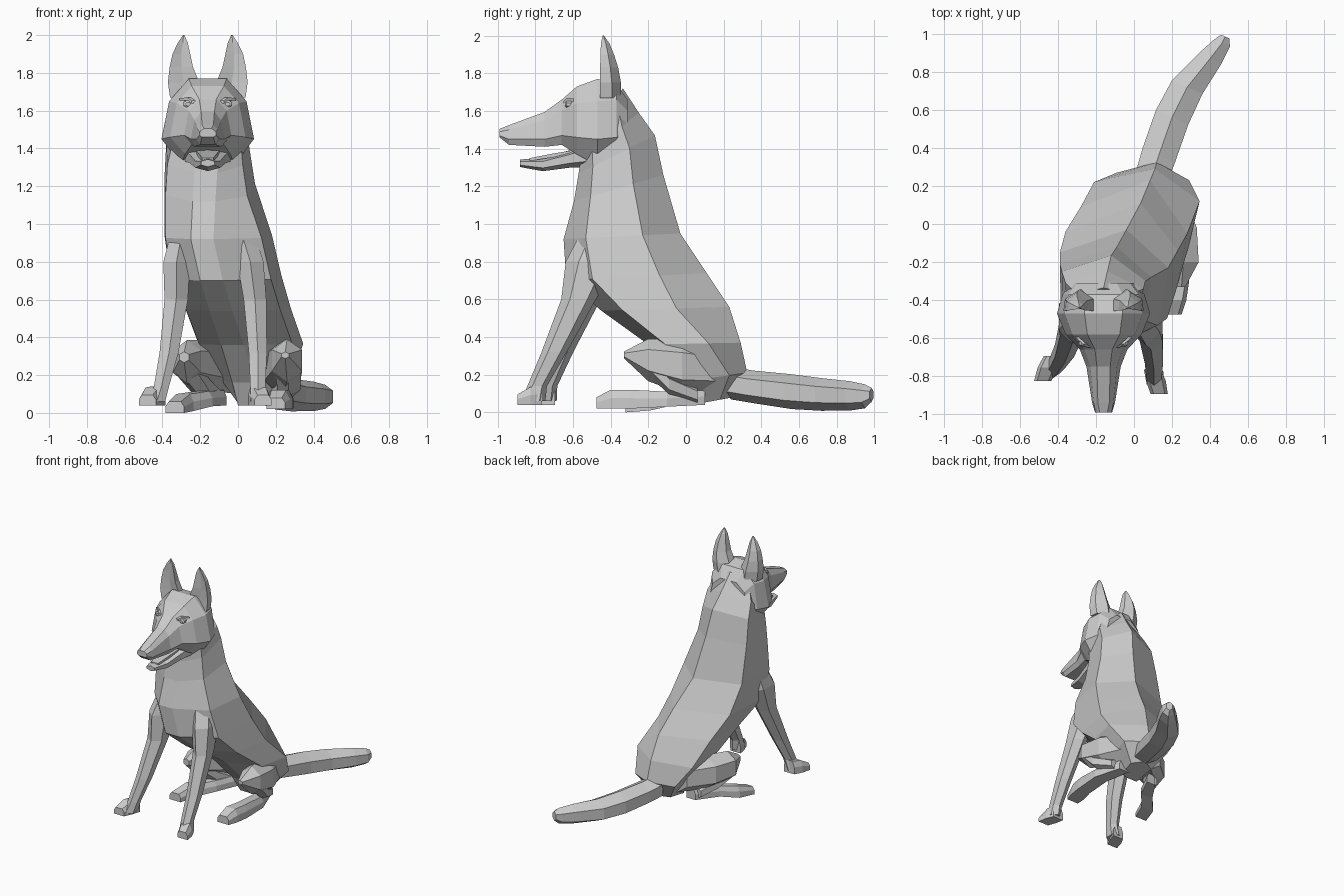
import bpy, bmesh, math
from mathutils import Vector

fur = bpy.data.materials.new("grey fur")
fur.diffuse_color = (0.6, 0.6, 0.6, 1)
CX = -0.16  # middle of the head


def loft(name, rings):
    """Skin a list of equal-sized point rings into a closed, flat-shaded mesh."""
    bm = bmesh.new()
    vs = [[bm.verts.new(p) for p in r] for r in rings]
    n = len(rings[0])
    for a, b in zip(vs, vs[1:]):
        for i in range(n):
            j = (i + 1) % n
            bm.faces.new((a[i], a[j], b[j], b[i]))
    bm.faces.new(vs[0])
    bm.faces.new(vs[-1])
    bmesh.ops.recalc_face_normals(bm, faces=bm.faces)
    me = bpy.data.meshes.new(name)
    bm.to_mesh(me)
    bm.free()
    me.materials.append(fur)
    ob = bpy.data.objects.new(name, me)
    bpy.context.collection.objects.link(ob)
    return ob


def ring(c, u, v, n=8):
    """Polygon around c spanned by the half axes u and v, flat sides facing them."""
    k = 1 / math.cos(math.pi / n)
    c, u, v = Vector(c), Vector(u), Vector(v)
    return [c + k * (u * math.cos(a) + v * math.sin(a))
            for a in (2 * math.pi * (i + 0.5) / n for i in range(n))]


def flat_ring(x, y, z, rx, ry, n=6):
    return ring((x, y, z), (rx, 0, 0), (0, ry, 0), n)


def slice_ring(x, y, z0, z1, hw, n=6, lean=0):
    return ring((x, y, (z0 + z1) / 2), (hw, -lean * hw, 0), (0, 0, (z1 - z0) / 2), n)


def box_ring(x, y, z0, z1, hw, top=.65):
    """Flat-bottomed paw slice with a narrower top."""
    zm = z0 + (z1 - z0) * .55
    return [(x - hw, y, z0), (x + hw, y, z0), (x + hw, y, zm), (x + top * hw, y, z1),
            (x - top * hw, y, z1), (x - hw, y, zm)]


def body_ring(fx, fy, fz, bx, by, bz, lx, ly, rx, ry):
    """Torso slice: narrow breast, left corner, spine ridge, right corner."""
    pts = [(fx - .06, fy), (fx + .97 * (lx - fx), fy + .28 * (ly - fy)), (lx, ly), (bx, by),
           (rx, ry), (fx + .85 * (rx - fx), fy + .28 * (ry - fy)), (fx + .06, fy)]
    return [(x, y, fz + (y - fy) / (by - fy) * (bz - fz)) for x, y in pts]


# torso: breast x y z, spine x y z, left corner x y, right corner x y
torso = [(-.16, -.52, 1.42, -.16, -.335, 1.72, -.30, -.37, -.02, -.37),
         (-.16, -.56, 1.34, -.14, -.25, 1.59, -.36, -.31, .05, -.34),
         (-.17, -.57, 1.27, -.12, -.165, 1.47, -.38, -.25, .06, -.30),
         (-.18, -.595, 1.12, -.09, -.12, 1.26, -.39, -.21, .09, -.28),
         (-.19, -.65, .92, -.04, -.03, .95, -.39, -.15, .18, -.23),
         (-.14, -.635, .70, .035, .11, .74, -.36, -.04, .23, -.14),
         (-.09, -.45, .54, .085, .23, .56, -.28, .09, .28, -.05),
         (-.03, -.20, .36, .11, .29, .37, -.21, .22, .345, .12),
         (.03, -.03, .16, .12, .325, .21, -.09, .27, .29, .23),
         (.06, .03, .04, .10, .25, .08, .0, .20, .18, .18)]
loft("torso", [body_ring(*t) for t in torso])

# head: y, bottom half width, bottom z, cheek half width, cheek z, brow half width, brow z, top half width, top z
head = [(-.31, .10, 1.45, .17, 1.48, .14, 1.60, .07, 1.66), (-.37, .13, 1.35, .215, 1.46, .185, 1.66, .10, 1.745),
        (-.47, .14, 1.31, .245, 1.45, .205, 1.65, .10, 1.77), (-.58, .12, 1.37, .20, 1.46, .165, 1.64, .085, 1.73),
        (-.66, .085, 1.42, .125, 1.47, .10, 1.60, .045, 1.66), (-.75, .07, 1.41, .09, 1.45, .07, 1.55, .035, 1.595),
        (-.94, .04, 1.42, .06, 1.45, .052, 1.50, .03, 1.525), (-.99, .03, 1.46, .045, 1.47, .042, 1.49, .02, 1.505)]
loft("head", [[(CX + s * r[i], r[0], r[i + 1]) for s, i in
               ((-1, 1), (-1, 3), (-1, 5), (-1, 7), (1, 7), (1, 5), (1, 3), (1, 1))] for r in head])

# open lower jaw and tongue
loft("lower_jaw", [slice_ring(CX, -.50, 1.31, 1.43, .13), slice_ring(CX, -.62, 1.305, 1.385, .095),
                   slice_ring(CX, -.76, 1.285, 1.345, .065), slice_ring(CX, -.88, 1.305, 1.34, .035)])
loft("tongue", [slice_ring(CX, -.55, 1.38, 1.40, .07, 4), slice_ring(CX, -.70, 1.355, 1.375, .05, 4),
                slice_ring(CX, -.83, 1.335, 1.35, .03, 4)])

for side, s in (("left", -1), ("right", 1)):
    # ear: wide leaf with a hollow front
    ear = [(.115, 1.67, .085, -.415, .07), (.128, 1.75, .083, -.415, .07), (.14, 1.83, .062, -.42, .06),
           (.14, 1.90, .047, -.427, .045), (.132, 1.96, .026, -.435, .028), (.128, 2.0, .004, -.44, .004)]
    loft(side + "_ear", [[(CX + s * x - w, y - d * .6, z), (CX + s * x, y - d * .3, z), (CX + s * x + w, y - d * .6, z),
                          (CX + s * x + w * .9, y + d * .3, z), (CX + s * x, y + d, z),
                          (CX + s * x - w * .9, y + d * .3, z)] for x, z, w, y, d in ear])
    # eye and brow
    loft(side + "_eye", [slice_ring(CX + s * .105, y, 1.635 - h, 1.635 + h, h * 1.3, 8)
                         for y, h in ((-.57, .02), (-.635, .018), (-.643, .009))])
    loft(side + "_brow", [slice_ring(CX + s * x, y, z - .008, z + .008, .01, 4)
                          for x, y, z in ((.075, -.65, 1.645), (.10, -.63, 1.662), (.14, -.595, 1.658))])

# front legs: x, y, z, half width, half depth
front = {"left": [(-.28, -.42, 1.05, .05, .07), (-.325, -.49, .80, .07, .12), (-.327, -.545, .60, .062, .08),
                  (-.365, -.665, .32, .05, .058), (-.405, -.735, .14, .04, .045), (-.43, -.75, .06, .045, .055)],
         "right": [(-.02, -.40, 1.08, .07, .08), (.065, -.50, .80, .07, .12), (.09, -.57, .60, .06, .08),
                   (.105, -.70, .32, .048, .058), (.105, -.79, .14, .04, .045), (.11, -.81, .06, .045, .055)]}
paws = {"left": (-.455, -.755, -.025), "right": (.115, -.825, .018)}
for side, pts in front.items():
    loft(side + "_front_leg", [flat_ring(*p) for p in pts])
    x, y, dx = paws[side]
    loft(side + "_front_paw", [box_ring(x - dx, y + .06, .04, .14, .045), box_ring(x, y, .04, .135, .052),
                               box_ring(x + dx, y - .07, .04, .095, .045)])

# hind legs: thigh, shank and foot as slices of x, y, bottom z, top z, half width
hind = {"left": ([(-.03, .16, .12, .34, .09), (-.18, .02, .14, .37, .10), (-.27, -.14, .17, .37, .075),
                  (-.285, -.25, .27, .32, .025)],
                 [(-.27, -.15, .18, .30, .06), (-.20, -.05, .09, .20, .05), (-.13, .06, .05, .13, .045)],
                 [(-.10, .08, .04, .12, .04), (-.19, -.08, .035, .115, .055), (-.29, -.19, .01, .10, .055),
                  (-.335, -.32, 0, .06, .05)]),
        "right": ([(.17, .16, .12, .34, .09), (.235, -.02, .12, .37, .095), (.26, -.20, .18, .375, .08),
                   (.25, -.33, .29, .32, .02)],
                  [(.265, -.18, .19, .30, .07), (.27, -.09, .10, .20, .06), (.22, .06, .05, .13, .05)],
                  [(.18, .10, .04, .12, .045), (.24, -.10, .03, .11, .055), (.235, -.30, .02, .12, .055),
                   (.215, -.40, .02, .12, .06), (.20, -.475, .02, .08, .05)])}
for side, parts in hind.items():
    for part, pts in zip(("thigh", "shank", "foot"), parts):
        make = box_ring if part == "foot" else slice_ring
        loft(f"{side}_hind_{part}", [make(*p) for p in pts])

# tail: x, y, bottom z, top z, half width
tail = [(.09, .24, .08, .23, .08), (.13, .36, .06, .21, .085), (.20, .56, .03, .19, .085),
        (.28, .72, .02, .17, .08), (.40, .87, .02, .155, .06), (.462, .95, .03, .14, .042), (.48, .985, .06, .125, .022)]
loft("tail", [slice_ring(*p, lean=.45) for p in tail])
